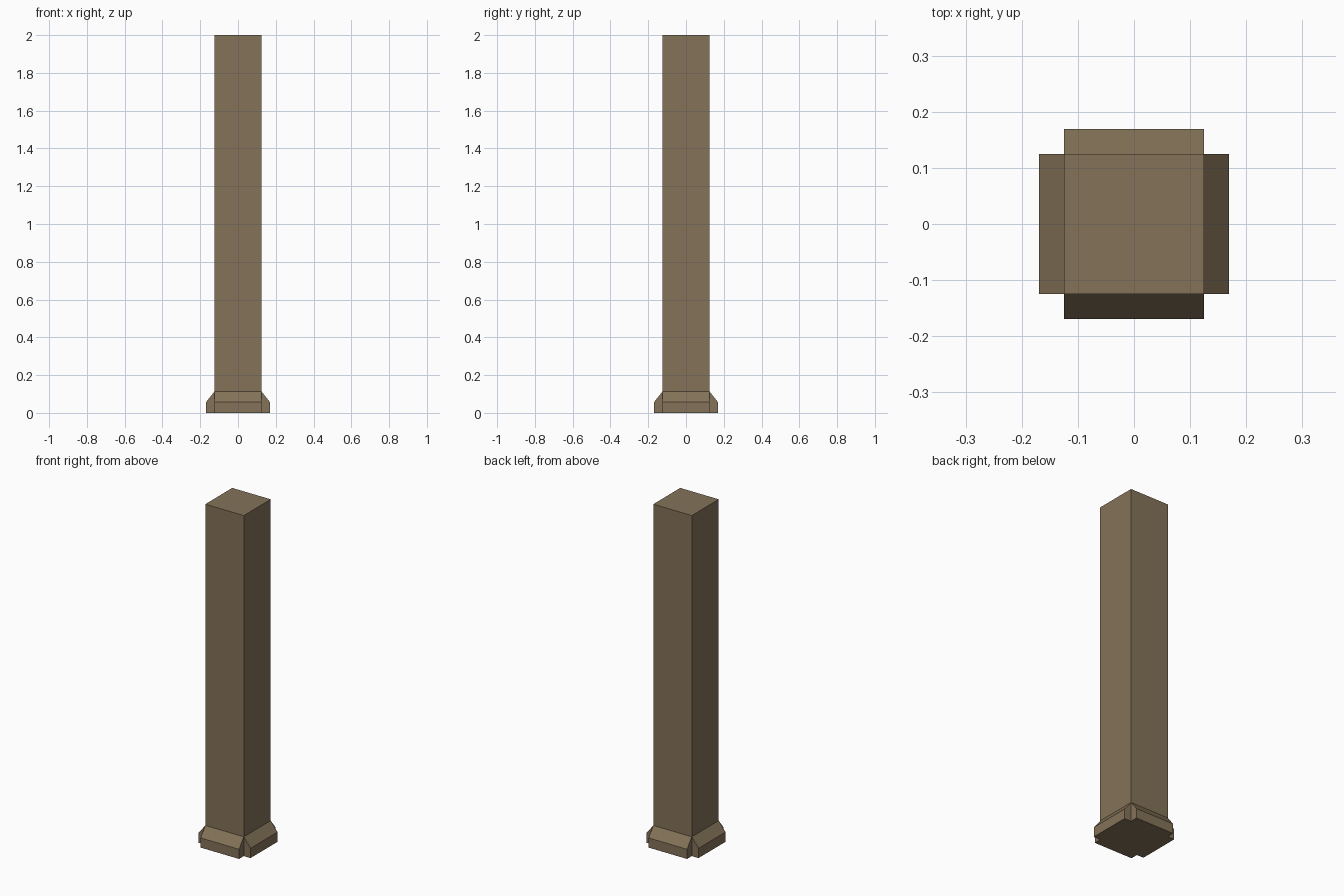
import bpy, bmesh
from math import pi
from mathutils import Matrix

if "Cube" in bpy.data.objects:
    bpy.data.objects.remove(bpy.data.objects["Cube"])

HALF = 0.125      # half width of the shaft
HEIGHT = 2.0
OUT = 0.169       # outer reach of the base trim

wood = bpy.data.materials.new("brown_wood")
wood.diffuse_color = (0.23, 0.17, 0.098, 1)
wood.use_nodes = True
wood.node_tree.nodes["Principled BSDF"].inputs["Base Color"].default_value = wood.diffuse_color


def prism(name, profile, depth):
    """Extrude an XZ profile along Y, centred on y = 0."""
    bm = bmesh.new()
    face = bm.faces.new([bm.verts.new((x, -depth / 2, z)) for x, z in profile])
    new = bmesh.ops.extrude_face_region(bm, geom=[face])["geom"]
    verts = [v for v in new if isinstance(v, bmesh.types.BMVert)]
    bmesh.ops.translate(bm, verts=verts, vec=(0, depth, 0))
    bmesh.ops.recalc_face_normals(bm, faces=bm.faces)
    mesh = bpy.data.meshes.new(name)
    bm.to_mesh(mesh)
    bm.free()
    mesh.materials.append(wood)
    obj = bpy.data.objects.new(name, mesh)
    bpy.context.collection.objects.link(obj)
    return obj


# Square shaft
prism("post_shaft", [(-HALF, 0), (HALF, 0), (HALF, HEIGHT), (-HALF, HEIGHT)], 2 * HALF)

# Chamfered base board on each of the four sides, corners left open
trim = [(HALF, 0), (OUT, 0), (OUT, 0.057), (HALF, 0.113)]
for i, side in enumerate(("right", "back", "left", "front")):
    board = prism("base_trim_" + side, trim, 2 * HALF)
    board.data.transform(Matrix.Rotation(i * pi / 2, 4, 'Z'))
